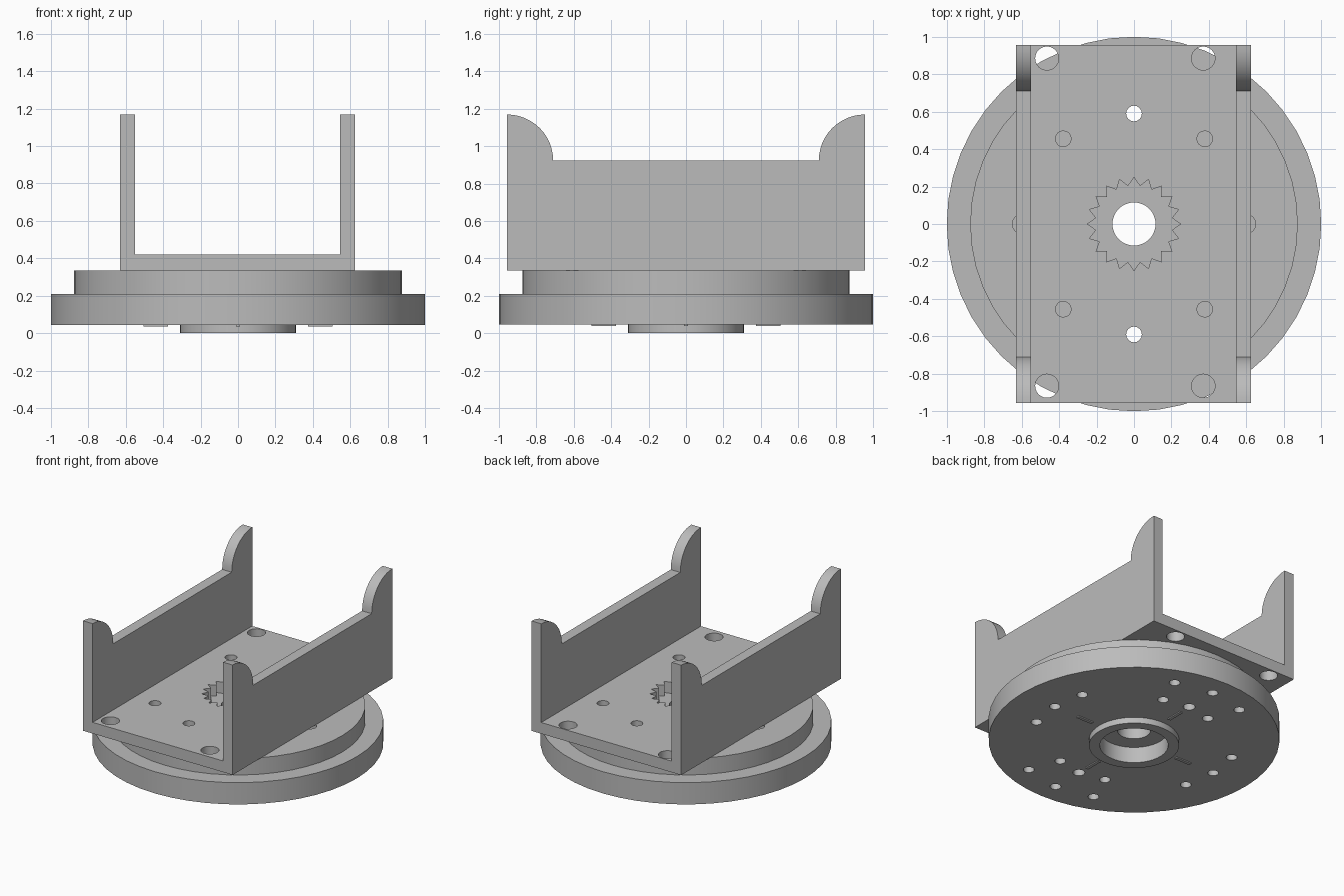
import bpy, bmesh
from math import sin, cos, pi, radians

if "Cube" in bpy.data.objects:
    bpy.data.objects.remove(bpy.data.objects["Cube"])

GREY = (0.5, 0.5, 0.5, 1)
mat = bpy.data.materials.new("plain grey")
mat.use_nodes = True
mat.diffuse_color = GREY
mat.node_tree.nodes["Principled BSDF"].inputs["Base Color"].default_value = GREY


def make_object(name, bm):
    bmesh.ops.recalc_face_normals(bm, faces=bm.faces)
    mesh = bpy.data.meshes.new(name)
    bm.to_mesh(mesh)
    bm.free()
    mesh.materials.append(mat)
    ob = bpy.data.objects.new(name, mesh)
    bpy.context.collection.objects.link(ob)
    return ob


def activate(ob):
    bpy.ops.object.select_all(action="DESELECT")
    ob.select_set(True)
    bpy.context.view_layer.objects.active = ob


def smooth(ob):
    activate(ob)
    bpy.ops.object.shade_smooth_by_angle(angle=radians(30))


def prism(bm, points, offset):
    """Close a flat outline and extrude it into a solid."""
    face = bm.faces.new([bm.verts.new(p) for p in points])
    result = bmesh.ops.extrude_face_region(bm, geom=[face], use_keep_orig=True)
    moved = [v for v in result["geom"] if isinstance(v, bmesh.types.BMVert)]
    bmesh.ops.translate(bm, verts=moved, vec=offset)


def circle(x, y, z, r, n=24):
    return [(x + r * cos(2 * pi * i / n), y + r * sin(2 * pi * i / n), z) for i in range(n)]


def box(bm, x0, x1, y0, y1, z0, z1):
    prism(bm, [(x0, y0, z0), (x1, y0, z0), (x1, y1, z0), (x0, y1, z0)], (0, 0, z1 - z0))


def cut(ob, bm):
    cutter = make_object("hole_cutter", bm)
    cutter.hide_render = True
    mod = ob.modifiers.new("holes", "BOOLEAN")
    mod.operation = "DIFFERENCE"
    mod.solver = "EXACT"
    mod.object = cutter
    activate(ob)
    bpy.ops.object.modifier_apply(modifier=mod.name)
    bpy.data.objects.remove(cutter)


# Stepped round base with hub ring, socket and bore, as one turned profile
BORE, SOCKET, HUB, STEP, RIM = 0.115, 0.235, 0.31, 0.875, 1.0
FLOOR, TOP = 0.335, 0.42
profile = [(BORE, FLOOR), (STEP, FLOOR), (STEP, 0.21), (RIM, 0.21), (RIM, 0.045),
           (HUB, 0.045), (HUB, 0), (SOCKET, 0), (SOCKET, 0.12), (BORE, 0.12)]
bm = bmesh.new()
verts = [bm.verts.new((r, 0, z)) for r, z in profile]
edges = [bm.edges.new((verts[i - 1], verts[i])) for i in range(len(verts))]
bmesh.ops.spin(bm, geom=verts + edges, cent=(0, 0, 0), axis=(0, 0, 1),
               angle=2 * pi, steps=48, use_merge=True)
bmesh.ops.remove_doubles(bm, verts=bm.verts, dist=0.0001)
base = make_object("round_base", bm)

# Screw holes in the base: underside groups, two through holes, two top holes
bm = bmesh.new()
for s in (1, -1):
    for x, y in ((0, 0.84), (0.29, 0.78), (-0.29, 0.78), (0.2, 0.55), (-0.2, 0.55),
                 (0.71, 0), (0.67, 0.245), (0.67, -0.245)):
        prism(bm, circle(s * x, s * y, -0.1, 0.038, 16), (0, 0, 0.25))
    prism(bm, circle(0, s * 0.59, -0.1, 0.042, 16), (0, 0, 0.6))
    prism(bm, circle(s * 0.6, 0, 0.24, 0.05), (0, 0, 0.2))
cut(base, bm)
smooth(base)

# Bracket floor with corner holes, screw holes and a toothed opening
LEFT, RIGHT, WALL, END = 0.625, -0.63, 0.08, 0.957
bm = bmesh.new()
box(bm, RIGHT + WALL, LEFT - WALL, -END, END, FLOOR, TOP)
plate = make_object("bracket_floor", bm)
bm = bmesh.new()
for y in (0.885, -0.865):
    for x in (-0.465, 0.37):
        prism(bm, circle(x, y, 0.3, 0.063), (0, 0, 0.2))
for s in (1, -1):
    prism(bm, circle(0, s * 0.59, 0.3, 0.042, 16), (0, 0, 0.2))
    for x in (-0.378, 0.378):
        prism(bm, circle(x, s * 0.455, 0.3, 0.042, 16), (0, 0, 0.2))
TEETH = 20
gear = []
for i in range(TEETH * 2):
    r = 0.25 if i % 2 == 0 else 0.205
    a = pi / 2 + pi * i / TEETH
    gear.append((r * cos(a), r * sin(a), 0.3))
prism(bm, gear, (0, 0, 0.2))
cut(plate, bm)
smooth(plate)

# Side walls with a rounded ear at each end
EAR, LOW = 0.247, 0.922
arc = [(END - EAR * cos(pi / 2 * i / 12), LOW + EAR * sin(pi / 2 * i / 12)) for i in range(13)]
outline = [(-END, FLOOR), (END, FLOOR)] + arc[::-1] + [(-y, z) for y, z in arc]
for name, x in (("left_wall", LEFT - WALL), ("right_wall", RIGHT)):
    bm = bmesh.new()
    prism(bm, [(x, y, z) for y, z in outline], (WALL, 0, 0))
    smooth(make_object(name, bm))

# Four slim raised index marks under the base
bm = bmesh.new()
for s in (1, -1):
    c = s * 0.44
    box(bm, c - 0.065, c + 0.065, -0.012, 0.012, 0.037, 0.046)
    box(bm, -0.012, 0.012, c - 0.065, c + 0.065, 0.037, 0.046)
make_object("index_marks", bm)
